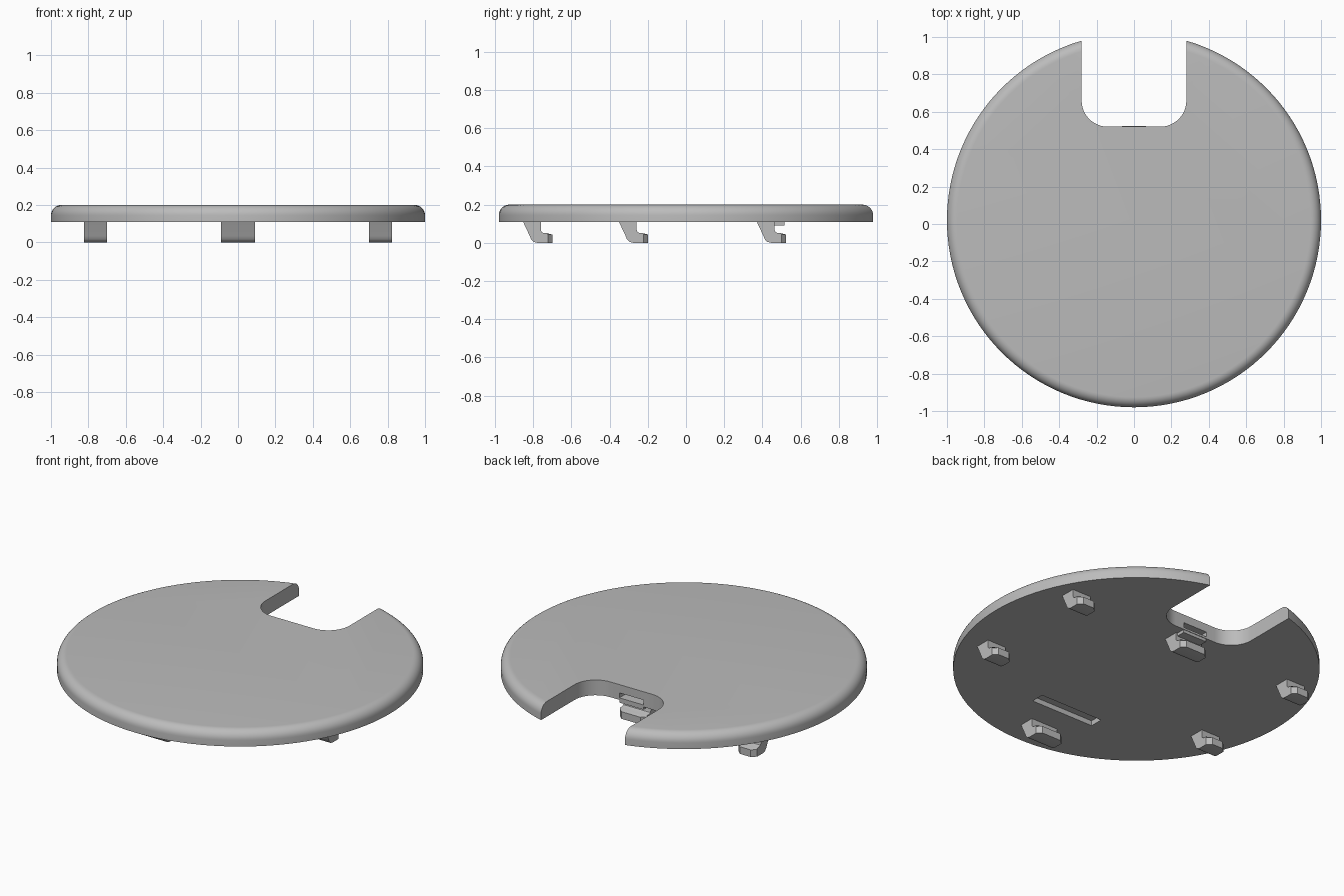
import bpy, bmesh
from math import sin, cos, pi, radians

cube = bpy.data.objects.get("Cube")
if cube:
    bpy.data.objects.remove(cube, do_unlink=True)

grey = bpy.data.materials.new("plain grey")
grey.use_nodes = True
colour = (0.5, 0.5, 0.5, 1)
grey.diffuse_color = colour
grey.node_tree.nodes["Principled BSDF"].inputs["Base Color"].default_value = colour

BOTTOM, TOP, CENTRE_Y = 0.108, 0.2, 0.02


def loft(name, rings, closed=False):
    """Skin matching rings of points; cap the ends unless closed."""
    bm = bmesh.new()
    loops = [[bm.verts.new(p) for p in ring] for ring in rings]
    n = len(loops[0])
    for a, b in zip(loops, loops[1:]):
        for i in range(n):
            j = (i + 1) % n
            bm.faces.new((a[i], a[j], b[j], b[i]))
    bm.faces.new(loops[0])
    bm.faces.new(loops[-1])
    bmesh.ops.recalc_face_normals(bm, faces=bm.faces)
    mesh = bpy.data.meshes.new(name)
    bm.to_mesh(mesh)
    bm.free()
    mesh.materials.append(grey)
    obj = bpy.data.objects.new(name, mesh)
    bpy.context.collection.objects.link(obj)
    return obj


def prism(name, outline, z0, z1):
    return loft(name, [[(x, y, z) for x, y in outline] for z in (z0, z1)])


def box(name, x, y0, y1, z0, z1):
    return prism(name, [(-x, y0), (x, y0), (x, y1), (-x, y1)], z0, z1)


def smooth(obj, angle):
    bpy.ops.object.select_all(action='DESELECT')
    obj.select_set(True)
    bpy.context.view_layer.objects.active = obj
    bpy.ops.object.shade_smooth_by_angle(angle=radians(angle))


def cut(obj, cutter):
    cutter.hide_render = True
    mod = obj.modifiers.new("cut", 'BOOLEAN')
    mod.operation = 'DIFFERENCE'
    mod.solver = 'EXACT'
    mod.object = cutter
    bpy.context.view_layer.objects.active = obj
    bpy.ops.object.modifier_apply(modifier=mod.name)
    bpy.data.objects.remove(cutter, do_unlink=True)


# Round cover with a rounded upper rim
rim = [(1, BOTTOM)]
for i in range(9):
    a = pi / 2 * i / 8
    rim.append((0.945 + 0.055 * cos(a), TOP - 0.055 + 0.055 * sin(a)))
steps = 128
cover = loft("cover", [[(r * cos(2 * pi * k / steps), CENTRE_Y + r * sin(2 * pi * k / steps), z)
                        for k in range(steps)] for r, z in rim])

# Notch open to the back, with rounded inner corners
half, wall, radius = 0.28, 0.52, 0.14
corner = [pi / 2 * i / 12 for i in range(13)]
right = [(half - radius + radius * sin(a), wall + radius - radius * cos(a)) for a in corner]
right.append((half, 1.2))
left = [(-x, y) for x, y in reversed(right)]
cut(cover, prism("notch_cutter", right + left, 0, 0.4))

# Slot in the notch wall and shallow recess underneath
cut(cover, box("slot_cutter", 0.08, 0.465, 0.6, 0.12, 0.15))
cut(cover, box("recess_cutter", 0.21, -0.61, -0.53, 0, BOTTOM + 0.03))
smooth(cover, 30)

# Thin tab below the slot
box("slot_tab", 0.08, 0.45, wall - 0.003, 0.09, BOTTOM + 0.004)

# Hook profile: depth from its front edge, and height
PROFILE = [(0, 0.112), (0.036, 0.035), (0.043, 0.018), (0.056, 0.005), (0.075, 0),
           (0.154, 0), (0.154, 0.043), (0.128, 0.05), (0.107, 0.052),
           (0.098, 0.057), (0.094, 0.066), (0.094, 0.112)]


def hook(name, x, y, half_width):
    """Clip whose tip is chamfered at both sides."""
    chamfer = 0.026
    inner = half_width - chamfer
    rings = [[(x + dx, y + min(d, reach), z) for d, z in PROFILE]
             for dx, reach in ((-half_width, 0.13), (-inner, 1), (inner, 1), (half_width, 0.13))]
    smooth(loft(name, rings), 32)


hook("front_hook", 0, -0.854, 0.09)
hook("notch_hook", 0, 0.37, 0.09)
for side, sign in (("left", 1), ("right", -1)):
    hook(side + "_front_hook", sign * 0.762, -0.352, 0.062)
    hook(side + "_back_hook", sign * 0.762, 0.37, 0.062)
